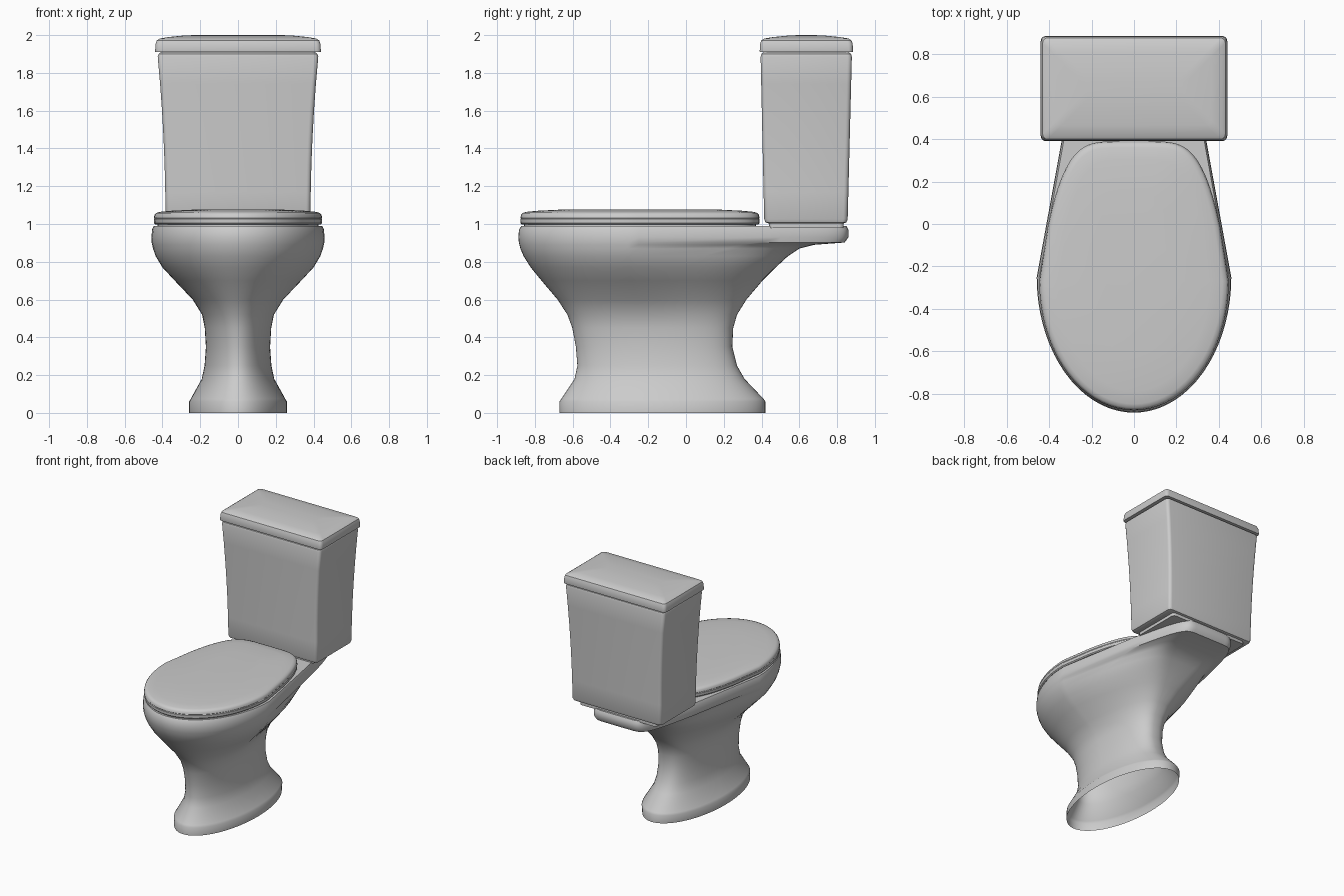
import bpy, bmesh, math

if "Cube" in bpy.data.objects:
    bpy.data.objects.remove(bpy.data.objects["Cube"])

ceramic = bpy.data.materials.new("white_ceramic")
ceramic.diffuse_color = (0.6, 0.6, 0.6, 1)
ceramic.use_nodes = True
ceramic.node_tree.nodes["Principled BSDF"].inputs["Base Color"].default_value = ceramic.diffuse_color


def clamp(v):
    return max(0.0, min(1.0, v))


def egg(z, front, back, w, yc, e=1.0, taper=0.0, power=1.15, n=18):
    """Closed outline: elliptical front half, squarer tapering back half."""
    pts = []
    for i in range(4 * n):
        t = 2 * math.pi * i / (4 * n)
        c, s = math.cos(t), math.sin(t)
        if s <= 1e-9:
            pts.append((w * c, yc + (yc - front) * s, z))
        else:
            f = s ** e
            x = math.copysign(abs(c) ** e, c) if abs(c) > 1e-9 else 0
            pts.append((w * x * (1 - taper * f ** power), yc + (back - yc) * f, z))
    return pts


def rounded_rect(z, hx, y0, y1, r=0.024, n=4):
    """Rectangle outline with rounded corners."""
    pts = []
    cy, hy = (y0 + y1) / 2, (y1 - y0) / 2
    for k, (sx, sy) in enumerate([(1, 1), (-1, 1), (-1, -1), (1, -1)]):
        for i in range(n + 1):
            a = math.pi / 2 * (k + i / n)
            pts.append((sx * (hx - r) + r * math.cos(a),
                        cy + sy * (hy - r) + r * math.sin(a), z))
    return pts


def loft(name, rings, cap_bottom=True, angle=35):
    """Skin a stack of matching outlines."""
    bm = bmesh.new()
    rows = [[bm.verts.new(p) for p in ring] for ring in rings]
    for a, b in zip(rows, rows[1:]):
        for i in range(len(a)):
            j = (i + 1) % len(a)
            bm.faces.new((a[i], a[j], b[j], b[i]))
    if cap_bottom:
        bm.faces.new(rows[0][::-1])
    bm.faces.new(rows[-1])
    me = bpy.data.meshes.new(name)
    bm.to_mesh(me)
    bm.free()
    me.materials.append(ceramic)
    ob = bpy.data.objects.new(name, me)
    bpy.context.collection.objects.link(ob)
    bpy.ops.object.select_all(action='DESELECT')
    ob.select_set(True)
    bpy.context.view_layer.objects.active = ob
    bpy.ops.object.shade_smooth_by_angle(angle=math.radians(angle))


# Bowl, pedestal and rear shelf: z, front, back, half width
def bowl_ring(z, front, back, w):
    yc = -0.12 - 0.13 * clamp((z - 0.1) / 0.65)
    e = 1 - 0.25 * clamp(z / 0.3) - 0.53 * clamp((z - 0.6) / 0.28) ** 1.4
    taper = 0.1 * clamp(z / 0.3) + 0.38 * clamp((z - 0.5) / 0.38)
    return egg(z, front, back, w, yc, e, taper)


bowl = [
    (0.00, -0.67, 0.42, 0.26), (0.06, -0.67, 0.42, 0.26),
    (0.075, -0.66, 0.41, 0.25), (0.18, -0.59, 0.31, 0.192),
    (0.25, -0.575, 0.27, 0.177), (0.35, -0.583, 0.245, 0.17),
    (0.45, -0.602, 0.25, 0.176), (0.52, -0.628, 0.27, 0.19),
    (0.60, -0.68, 0.32, 0.24), (0.70, -0.765, 0.405, 0.335),
    (0.77, -0.822, 0.475, 0.4), (0.83, -0.86, 0.54, 0.436),
    (0.87, -0.877, 0.60, 0.45), (0.89, -0.882, 0.68, 0.454),
    (0.902, -0.885, 0.84, 0.457), (0.93, -0.888, 0.86, 0.458),
    (0.97, -0.884, 0.86, 0.455), (0.99, -0.872, 0.85, 0.446),
]
loft("bowl_and_pedestal", [bowl_ring(*r) for r in bowl], cap_bottom=False, angle=50)


# Seat and lid share one outline, drawn in by an inset
def seat_ring(z, d):
    return egg(z, -0.877 + d, 0.39 - d, 0.446 - d, -0.27, 0.38, 0.3, 1.3)


loft("seat_spacer", [seat_ring(z, 0.02) for z in (0.98, 1.005)])
loft("seat", [seat_ring(z, d) for z, d in
              [(0.998, 0.008), (1.005, 0.001), (1.026, 0.0), (1.03, 0.003)]])
loft("seat_lid", [seat_ring(z, d) for z, d in
                  [(1.03, 0.003), (1.033, 0.001), (1.048, 0.004), (1.058, 0.012),
                   (1.064, 0.03), (1.07, 0.09), (1.078, 0.25)]])


# Tank: narrow at the foot, flaring toward the rim, with small inset edges
def tank_ring(z, d):
    u = clamp((z - 1.028) / 0.857)
    return rounded_rect(z, 0.384 + 0.041 * u ** 2 - d,
                        0.414 - 0.019 * u + d, 0.856 + 0.022 * u - d)


loft("tank_gasket", [rounded_rect(z, 0.33, 0.44, 0.835) for z in (0.98, 1.01)])
walls = [(1.026 + 0.859 * i / 6, 0) for i in range(7)]
loft("tank", [tank_ring(z, d) for z, d in
              [(1.003, 0.022), (1.009, 0.006)] + walls + [(1.9, 0.004), (1.912, 0.02)]])

# Tank lid: overhanging slab with a gently domed top
loft("tank_lid", [rounded_rect(z, 0.439 - d, 0.39 + d, 0.885 - d) for z, d in
                  [(1.91, 0.001), (1.914, 0), (1.955, 0.003), (1.972, 0.009),
                   (1.982, 0.024), (1.99, 0.075), (1.997, 0.145), (2.0, 0.205)]])
